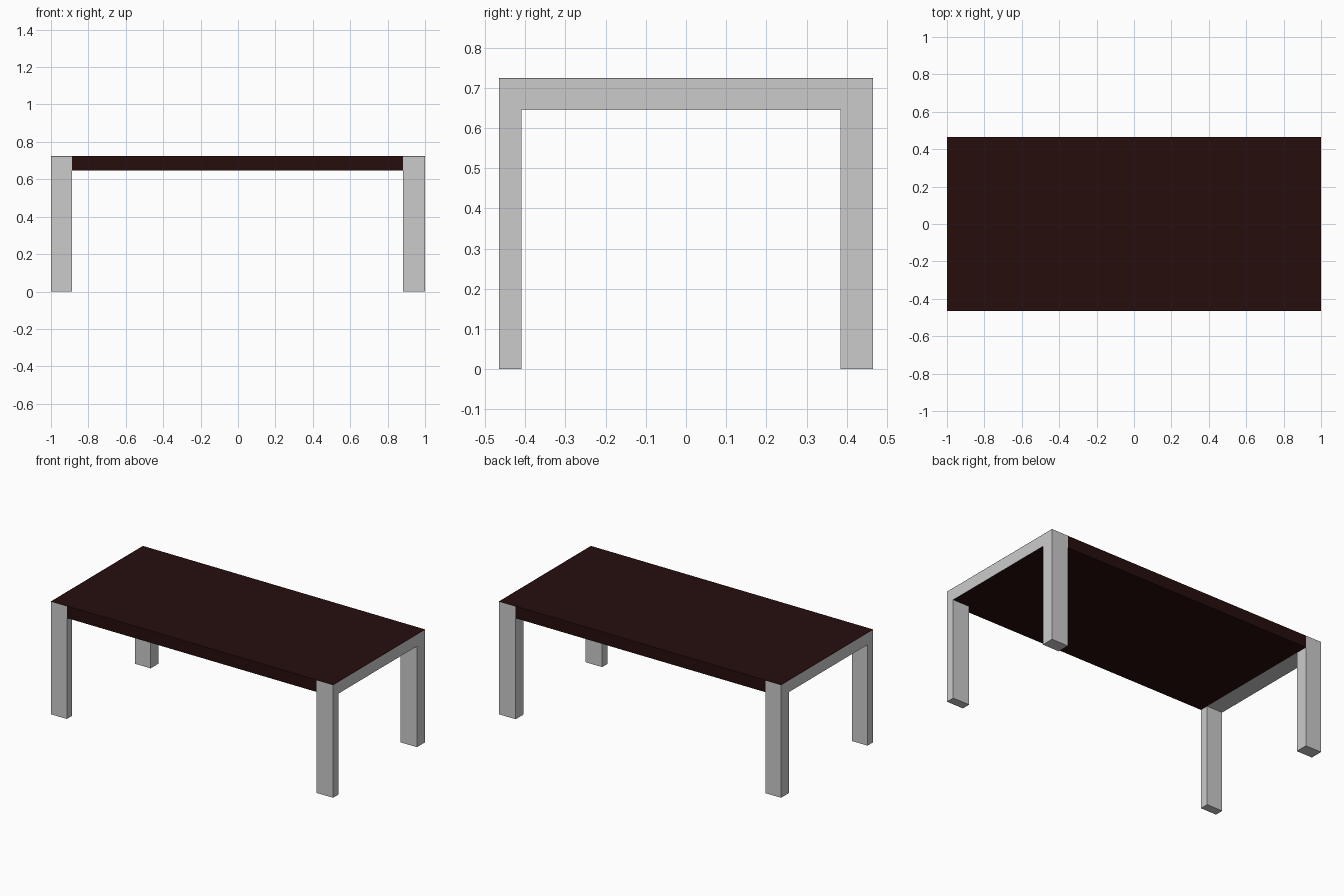
import bpy, bmesh

if "Cube" in bpy.data.objects:
    bpy.data.objects.remove(bpy.data.objects["Cube"])

H, UNDER, SKIN = 0.724, 0.647, 0.7225   # full height, slab underside, frame top
Y0, Y1 = -0.465, 0.465                  # front and back edges
LEG_F, LEG_B = -0.41, 0.384             # inner faces of front and back legs
XL, XR = -0.888, 0.882                  # inner faces of left and right frames

brown = bpy.data.materials.new("dark_wood")
brown.diffuse_color = (0.02, 0.004, 0.004, 1)
brown.use_nodes = True
brown.node_tree.nodes["Principled BSDF"].inputs["Base Color"].default_value = brown.diffuse_color


def finish(name, bm, mat=None):
    bmesh.ops.recalc_face_normals(bm, faces=bm.faces)
    mesh = bpy.data.meshes.new(name)
    bm.to_mesh(mesh)
    bm.free()
    obj = bpy.data.objects.new(name, mesh)
    bpy.context.collection.objects.link(obj)
    if mat:
        mesh.materials.append(mat)
    return obj


def box(name, x, y, z, mat=None):
    bm = bmesh.new()
    bmesh.ops.create_cube(bm, size=1)
    for v in bm.verts:
        v.co = [r[0] if c < 0 else r[1] for c, r in zip(v.co, (x, y, z))]
    return finish(name, bm, mat)


def end_frame(name, x0, x1):
    # Two legs and a rail as one U-shaped profile, extruded along x
    profile = [(Y0, 0), (LEG_F, 0), (LEG_F, UNDER), (LEG_B, UNDER),
               (LEG_B, 0), (Y1, 0), (Y1, SKIN), (Y0, SKIN)]
    bm = bmesh.new()
    face = bm.faces.new([bm.verts.new((x0, y, z)) for y, z in profile])
    ext = bmesh.ops.extrude_face_region(bm, geom=[face])
    moved = [g for g in ext["geom"] if isinstance(g, bmesh.types.BMVert)]
    bmesh.ops.translate(bm, verts=moved, vec=(x1 - x0, 0, 0))
    return finish(name, bm)


# Grey end frames
end_frame("left_leg_frame", -1, XL)
end_frame("right_leg_frame", XR, 1)

# Dark slab between the frames, with a thin sheet over everything
box("table_slab", (XL, XR), (Y0, Y1), (UNDER, SKIN), brown)
box("top_sheet", (-1, 1), (Y0, Y1), (SKIN, H), brown)

# Dark underside carried on beneath the right rail
box("right_underside_panel", (XR, 0.999), (LEG_F, LEG_B), (UNDER - 0.001, UNDER + 0.002), brown)
